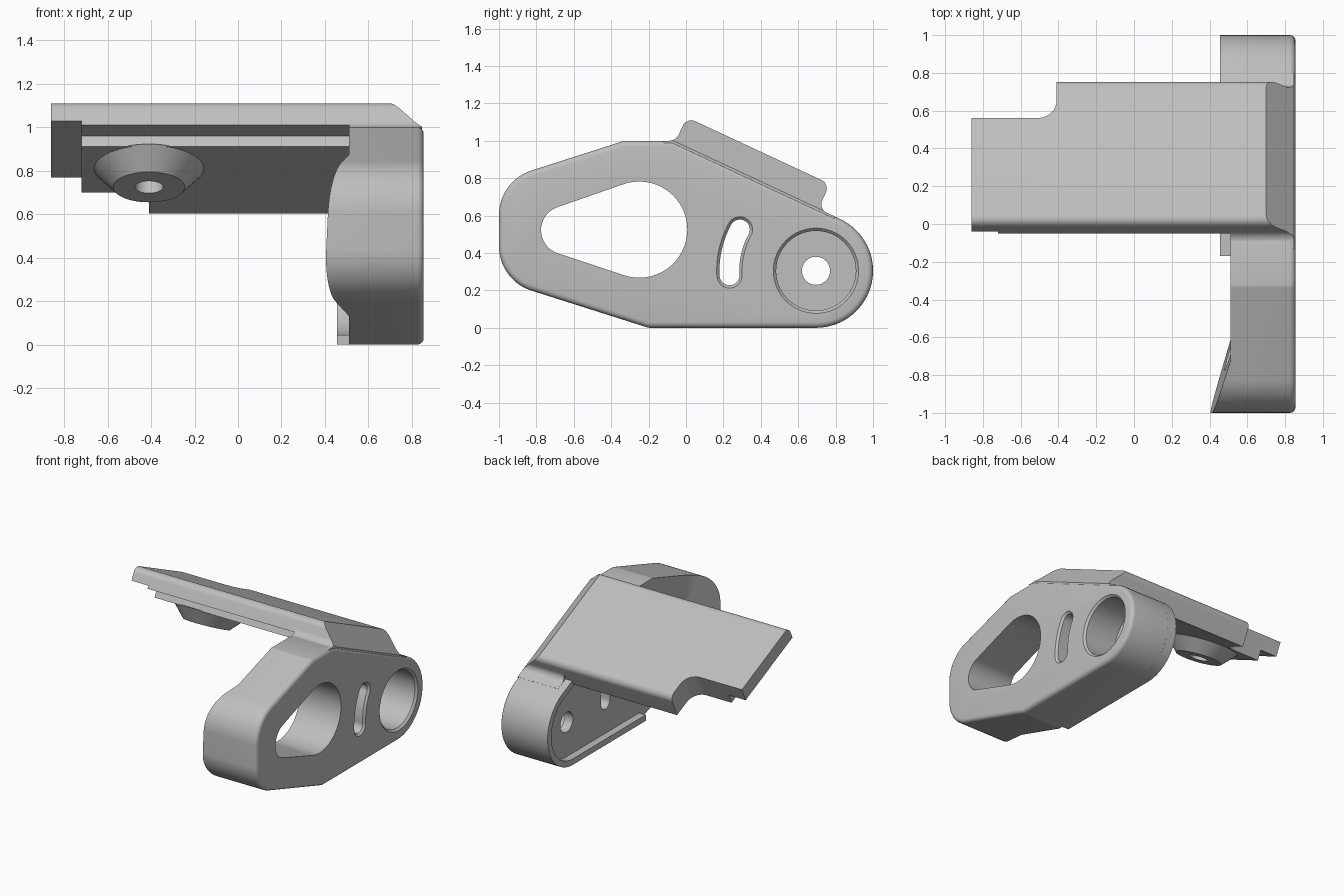
import bpy, bmesh, math
from mathutils import Matrix, Vector

cube = bpy.data.objects.get("Cube")
if cube:
    bpy.data.objects.remove(cube, do_unlink=True)

mat = bpy.data.materials.new("light grey")
mat.use_nodes = True
GREY = (0.52, 0.52, 0.52, 1)
mat.diffuse_color = GREY
mat.node_tree.nodes["Principled BSDF"].inputs["Base Color"].default_value = GREY

TILT = Matrix.Rotation(math.radians(-25), 4, 'X')   # frame of the sloping plate


def rounded(corners, segs=14):
    """Polygon from (a, b, radius) corners, each one filleted."""
    out = []
    for i, c in enumerate(corners):
        p = Vector(c[:2])
        r = c[2] if len(c) > 2 else 0
        if not r:
            out.append(p)
            continue
        a = (Vector(corners[i - 1][:2]) - p).normalized()
        b = (Vector(corners[(i + 1) % len(corners)][:2]) - p).normalized()
        half = a.angle(b) / 2
        t = r / math.tan(half)
        mid = p + (a + b).normalized() * (r / math.sin(half))
        v, w = p + a * t - mid, p + b * t - mid
        start = math.atan2(v.y, v.x)
        turn = math.atan2(v.x * w.y - v.y * w.x, v.dot(w))
        out += arc(mid, r, start, start + turn, segs)
    return out


def arc(mid, r, a0, a1, segs=20):
    return [Vector((mid[0] + r * math.cos(a0 + (a1 - a0) * k / segs),
                    mid[1] + r * math.sin(a0 + (a1 - a0) * k / segs)))
            for k in range(segs + 1)]


def circle(mid, r, segs=48):
    return arc(mid, r, 0, math.tau, segs)[:-1]


def prism(name, pts, h0, h1, end=None, axis='X', matrix=None, bevel=0):
    """Extrude (or loft to 'end') a profile along X or Z."""
    bm = bmesh.new()
    rings = []
    for ring, h in ((pts, h0), (end or pts, h1)):
        rings.append([bm.verts.new((h, p[0], p[1]) if axis == 'X' else (p[0], p[1], h))
                      for p in ring])
    lo, hi = rings
    bm.faces.new(lo)
    top = bm.faces.new(hi)
    for i in range(len(lo)):
        bm.faces.new((lo[i - 1], lo[i], hi[i], hi[i - 1]))
    bmesh.ops.recalc_face_normals(bm, faces=bm.faces[:])
    if bevel:
        bmesh.ops.bevel(bm, geom=list(top.edges), offset=bevel, segments=4,
                        profile=0.5, affect='EDGES')
    if matrix:
        bm.transform(matrix)
    me = bpy.data.meshes.new(name)
    bm.to_mesh(me)
    bm.free()
    me.materials.append(mat)
    ob = bpy.data.objects.new(name, me)
    bpy.context.collection.objects.link(ob)
    return ob


def cut(ob, *cutters):
    bpy.context.view_layer.objects.active = ob
    for c in cutters:
        m = ob.modifiers.new("cut", 'BOOLEAN')
        m.operation = 'DIFFERENCE'
        m.solver = 'EXACT'
        m.object = c
        bpy.ops.object.modifier_apply(modifier=m.name)
        bpy.data.objects.remove(c, do_unlink=True)


def slot(mid, r, a0, a1, w):
    """Curved slot outline of half width w."""
    ends = [(mid[0] + r * math.cos(a), mid[1] + r * math.sin(a)) for a in (a0, a1)]
    return (arc(mid, r + w, a0, a1)[:-1] + arc(ends[1], w, a1, a1 + math.pi)[:-1]
            + arc(mid, r - w, a1, a0)[:-1] + arc(ends[0], w, a0 + math.pi, a0 + math.tau)[:-1])


def teardrop(big, R, small, r):
    d = big[0] - small[0]
    a = math.acos((R - r) / d)
    return (arc(big, R, a - math.pi, math.pi - a, 40)
            + arc(small, r, math.pi - a, math.pi + a, 24))


PIVOT = (0.695, 0.305)
OUTER = 0.855

# Side body with rounded outer rim and a flared front end
body = prism("side_body", rounded([
    (2.07, 0, 0.305), (-0.073, 1.0), (-0.33, 1.0, 0.06), (-1, 0.785, 0.25),
    (-1, 0.254, 0.25), (-0.2, 0, 0.06)], 24), 0.39, OUTER, bevel=0.03)


def inner_region(z):
    s = -0.15 * (z - 0.3)
    return [(0.3, -1.327 + s), (0.51, -0.64 + s), (0.51, 2), (0.3, 2)]


A0, A1 = math.radians(151.5), math.radians(183)
cut(body,
    prism("inner_cut", inner_region(-0.1), -0.1, 1.2, inner_region(1.2), 'Z'),
    prism("window_cut", teardrop((-0.25, 0.525), 0.257, (-0.645, 0.522), 0.13), 0.2, 1.0),
    prism("slot_cut", slot(PIVOT, 0.463, A0, A1, 0.053), 0.2, 1.0),
    prism("slot_chamfer", slot(PIVOT, 0.463, A0, A1, 0.053), OUTER - 0.015, OUTER + 0.005,
          slot(PIVOT, 0.463, A0, A1, 0.073)),
    prism("bore_cut", circle(PIVOT, 0.213, 64), 0.58, 1.0),
    prism("bore_chamfer", circle(PIVOT, 0.213, 64), OUTER - 0.015, OUTER + 0.005,
          circle(PIVOT, 0.233, 64)),
    prism("pivot_cut", circle(PIVOT, 0.075), 0.2, 1.0))

# Raised lip around the pivot end on the inner face
outer_edge = rounded([(-0.17, 0), (2.07, 0, 0.305), (0.6, 0.686)], 32)
inner_edge = rounded([(-0.17, 0.045), (1.866, 0.045, 0.26), (0.6, 0.636)], 32)
lip = prism("inner_lip", outer_edge + inner_edge[::-1], 0.455, 0.53)

# Sloping plate: stepped underside, rear corner notched
plate = prism("top_plate", rounded([
    (-0.472, 1.022, 0.05), (0.372, 1.022, 0.05), (0.372, 0.84), (-0.354, 0.84),
    (-0.354, 0.894), (-0.472, 0.894)]), -0.72, 0.51, matrix=TILT)
cut(plate, prism("notch_cut", rounded([
    (-1, 0.143), (-0.41, 0.143, 0.1), (-0.41, 0.6), (-1, 0.6)]), 0.5, 1.3,
    axis='Z', matrix=TILT))
tab = prism("plate_end_tab", rounded([
    (-0.472, 1.022, 0.05), (0.143, 1.022), (0.143, 0.916), (-0.472, 0.916)]),
    -0.86, -0.72, matrix=TILT)

# Filleted root joining plate and body, sloped off on the outer side
root = prism("plate_root", rounded([
    (-0.541, 0.851), (-0.472, 0.883, 0.06), (-0.472, 1.022, 0.05), (0.372, 1.022, 0.05),
    (0.372, 0.876, 0.05), (0.47, 0.876), (0.47, 0.85), (-0.45, 0.84)]),
    0.51, 0.848, matrix=TILT)
slope = prism("slope_cut", [(0.66, -1), (1.0, -1), (1.0, 1), (0.66, 1)], 1.061, 1.3, axis='Z')
bpy.data.objects.remove(slope, do_unlink=True)
wedge = prism("wedge_cut", [(0.7, -1), (1.0, -1), (1.0, 1), (0.7, 1)], 1.022, 1.3, axis='Z')
for v in wedge.data.vertices:
    if v.co.x > 0.9 and v.co.z < 1.1:
        v.co.z = 0.73
    elif v.co.x < 0.9:
        v.co.x = 0.7 if v.co.z < 1.1 else 0.42
wedge.data.transform(TILT)
cut(root, wedge)

# Conical boss with a screw hole under the plate
BOSS = (-0.41, -0.115)
boss = prism("conical_boss", circle(BOSS, 0.165), 0.746, 0.845, circle(BOSS, 0.257),
             'Z', TILT)
cut(boss, prism("screw_cut", circle(BOSS, 0.065), 0.6, 0.838, axis='Z', matrix=TILT))

# Smooth curves, crisp edges
bpy.ops.object.select_all(action='DESELECT')
for ob in (body, lip, plate, tab, root, boss):
    ob.select_set(True)
bpy.context.view_layer.objects.active = body
bpy.ops.object.shade_smooth_by_angle(angle=math.radians(30))
